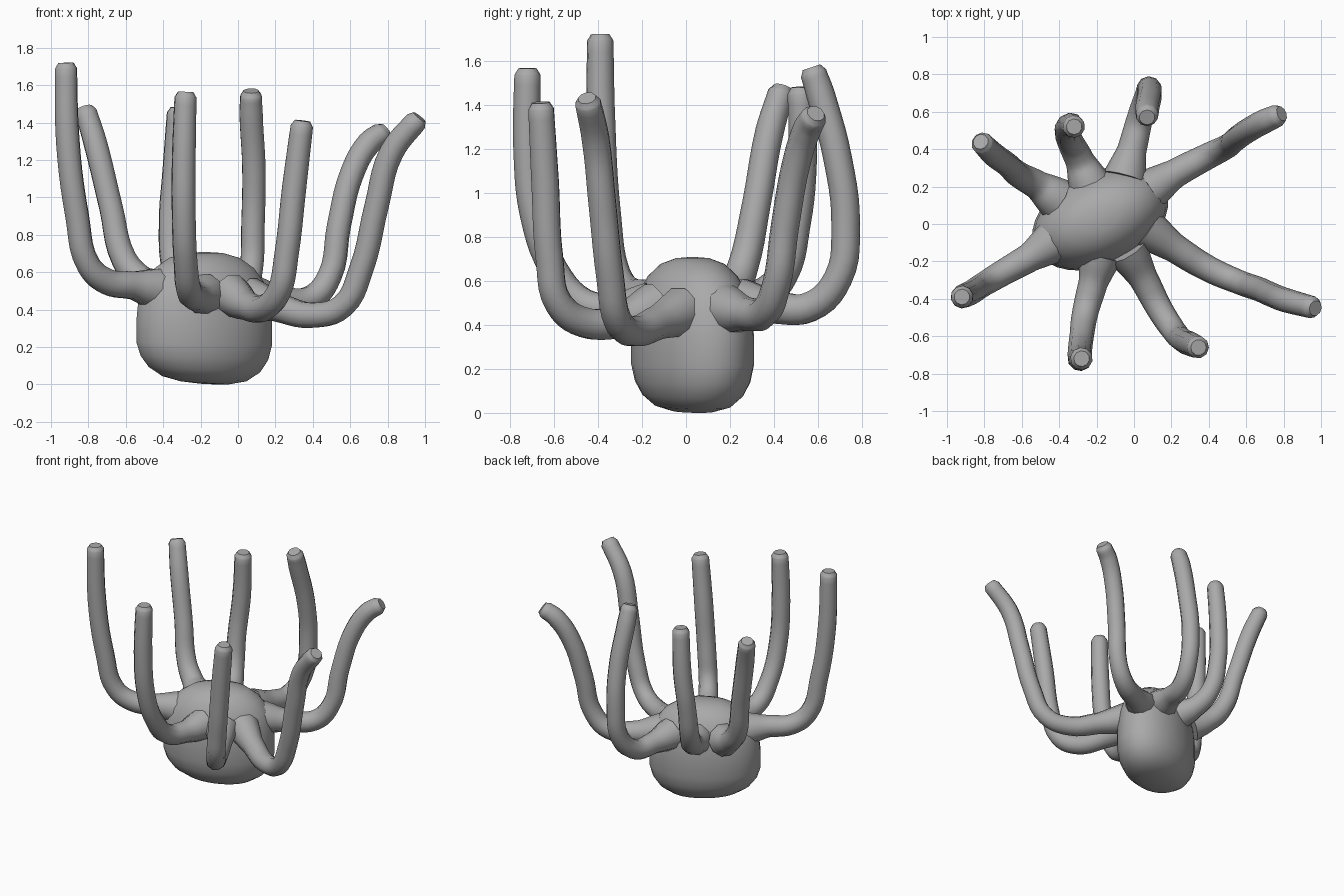
import bpy, bmesh, math
from mathutils import Vector

if "Cube" in bpy.data.objects:
    bpy.data.objects.remove(bpy.data.objects["Cube"])

grey = bpy.data.materials.new("clay_grey")
grey.diffuse_color = (0.4, 0.4, 0.4, 1)
grey.use_nodes = True
grey.node_tree.nodes["Principled BSDF"].inputs["Base Color"].default_value = grey.diffuse_color


def finish(obj, angle):
    bpy.ops.object.select_all(action='DESELECT')
    obj.select_set(True)
    bpy.context.view_layer.objects.active = obj
    bpy.ops.object.shade_smooth_by_angle(angle=math.radians(angle))


# Body: rounded, squarish oval, turned in plan
def body():
    prof = [(0.0, 0.005), (0.35, 0.012), (0.62, 0.035), (0.82, 0.085), (0.94, 0.15),
            (1.0, 0.23), (1.0, 0.36), (0.97, 0.47), (0.88, 0.56), (0.73, 0.635),
            (0.52, 0.69), (0.27, 0.716), (0.0, 0.722)]
    turn, sides = math.radians(25), 32
    bm = bmesh.new()
    rings = []
    for r, z in prof:
        ring = []
        for i in range(sides if r else 1):
            a = 2 * math.pi * i / sides
            x, y = 0.385 * r * math.cos(a), 0.25 * r * math.sin(a)
            px = x * math.cos(turn) - y * math.sin(turn)
            py = x * math.sin(turn) + y * math.cos(turn)
            # the underside sags a little towards the right
            sag = -0.07 * px * max(0, 1 - z / 0.3) + 0.01 * max(0, 1 - z / 0.3)
            ring.append(bm.verts.new((-0.18 + px, 0.03 + py, z + sag)))
        rings.append(ring)
    for lo, hi in zip(rings, rings[1:]):
        for i in range(sides):
            j = (i + 1) % sides
            f = [lo[i % len(lo)], lo[j % len(lo)], hi[j % len(hi)], hi[i % len(hi)]]
            bm.faces.new(list(dict.fromkeys(f)))
    bmesh.ops.recalc_face_normals(bm, faces=bm.faces)
    low = min(v.co.z for v in bm.verts)
    bmesh.ops.translate(bm, verts=bm.verts, vec=(0, 0, -low))
    me = bpy.data.meshes.new("body")
    bm.to_mesh(me)
    bm.free()
    me.materials.append(grey)
    obj = bpy.data.objects.new("body", me)
    bpy.context.collection.objects.link(obj)
    finish(obj, 60)


# Leg: smooth tube through a few points, flared at the root, rounded at the tip
def leg(name, pts):
    pts = [Vector(p) for p in pts]
    end = (pts[-1] - pts[-2]).normalized()
    pts = pts[:-1] + [pts[-1] - end * 0.03, pts[-1]]
    n = len(pts)
    radii = [0.115, 0.078, 0.07] + [0.065] * (n - 5) + [0.06, 0.042]
    cu = bpy.data.curves.new(name, 'CURVE')
    cu.dimensions = '3D'
    cu.bevel_depth = 1.0
    cu.bevel_resolution = 3
    cu.resolution_u = 5
    cu.use_fill_caps = True
    sp = cu.splines.new('BEZIER')
    sp.bezier_points.add(n - 1)
    for bp, p, r in zip(sp.bezier_points, pts, radii):
        bp.co, bp.radius = p, r
        bp.handle_left_type = bp.handle_right_type = 'AUTO'
    tmp = bpy.data.objects.new(name + "_path", cu)
    bpy.context.collection.objects.link(tmp)
    me = bpy.data.meshes.new_from_object(tmp.evaluated_get(bpy.context.evaluated_depsgraph_get()))
    bpy.data.objects.remove(tmp)
    me.name = name
    me.materials.clear()
    me.materials.append(grey)
    obj = bpy.data.objects.new(name, me)
    bpy.context.collection.objects.link(obj)
    finish(obj, 40)


body()
leg("leg_left_front", [(-0.44, -0.10, 0.51), (-0.56, -0.18, 0.53), (-0.70, -0.26, 0.55),
                       (-0.80, -0.32, 0.64), (-0.86, -0.36, 0.90), (-0.91, -0.385, 1.30), (-0.92, -0.39, 1.72)])
leg("leg_left_back", [(-0.42, 0.14, 0.51), (-0.52, 0.21, 0.56), (-0.61, 0.26, 0.67),
                      (-0.68, 0.32, 0.95), (-0.76, 0.38, 1.28), (-0.82, 0.44, 1.48)])
leg("leg_back_left", [(-0.24, 0.22, 0.50), (-0.29, 0.34, 0.53), (-0.34, 0.44, 0.63),
                      (-0.36, 0.50, 0.85), (-0.34, 0.53, 1.15), (-0.32, 0.52, 1.48)])
leg("leg_back_right", [(-0.05, 0.25, 0.50), (-0.01, 0.40, 0.48), (0.03, 0.56, 0.48), (0.07, 0.69, 0.61),
                       (0.08, 0.725, 0.85), (0.085, 0.69, 1.15), (0.07, 0.61, 1.45), (0.07, 0.57, 1.57)])
leg("leg_front_left", [(-0.18, -0.17, 0.48), (-0.22, -0.32, 0.47), (-0.26, -0.47, 0.50),
                       (-0.28, -0.60, 0.65), (-0.29, -0.69, 0.90), (-0.29, -0.72, 1.20), (-0.28, -0.72, 1.565)])
leg("leg_front_right", [(-0.04, -0.14, 0.48), (0.05, -0.29, 0.42), (0.14, -0.46, 0.41), (0.22, -0.58, 0.50),
                        (0.26, -0.62, 0.70), (0.30, -0.64, 1.05), (0.345, -0.66, 1.41)])
leg("leg_right_back", [(0.08, 0.18, 0.47), (0.22, 0.27, 0.45), (0.39, 0.36, 0.46), (0.49, 0.41, 0.58),
                       (0.54, 0.45, 0.85), (0.61, 0.50, 1.13), (0.70, 0.55, 1.29), (0.79, 0.59, 1.36)])
leg("leg_right_front", [(0.06, -0.02, 0.46), (0.22, -0.13, 0.41), (0.40, -0.24, 0.37), (0.56, -0.31, 0.42),
                        (0.66, -0.345, 0.62), (0.74, -0.38, 0.95), (0.82, -0.41, 1.24), (0.97, -0.45, 1.43)])
